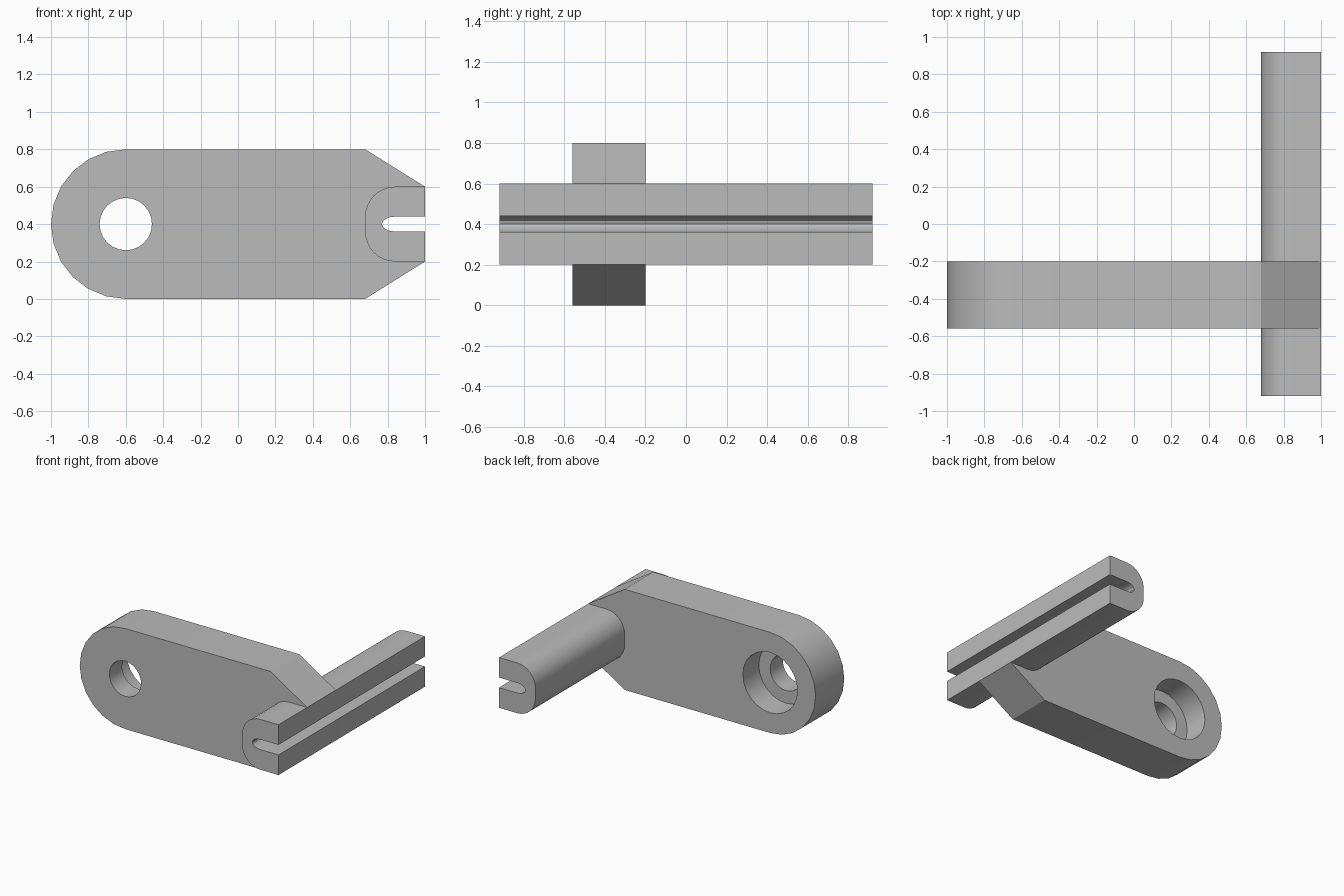
import bpy, bmesh
from math import sin, cos, radians

if "Cube" in bpy.data.objects:
    bpy.data.objects.remove(bpy.data.objects["Cube"])

grey = bpy.data.materials.new("plain grey")
grey.use_nodes = True
colour = (0.5, 0.5, 0.5, 1)
grey.diffuse_color = colour
grey.node_tree.nodes["Principled BSDF"].inputs["Base Color"].default_value = colour


def arc(cx, cz, rx, rz, start, end, steps):
    """Points along an elliptical arc in the x-z plane."""
    angles = [radians(start + (end - start) * i / steps) for i in range(steps + 1)]
    return [(cx + rx * cos(a), cz + rz * sin(a)) for a in angles]


def extrude(name, outline, y0, y1):
    """Solid made by sweeping an x-z outline from y0 to y1."""
    bm = bmesh.new()
    face = bm.faces.new([bm.verts.new((x, y0, z)) for x, z in outline])
    swept = bmesh.ops.extrude_face_region(bm, geom=[face])["geom"]
    moved = [v for v in swept if isinstance(v, bmesh.types.BMVert)]
    bmesh.ops.translate(bm, verts=moved, vec=(0, y1 - y0, 0))
    bmesh.ops.recalc_face_normals(bm, faces=bm.faces)
    mesh = bpy.data.meshes.new(name)
    bm.to_mesh(mesh)
    bm.free()
    mesh.materials.append(grey)
    obj = bpy.data.objects.new(name, mesh)
    bpy.context.collection.objects.link(obj)
    return obj


def select_only(obj):
    bpy.ops.object.select_all(action='DESELECT')
    obj.select_set(True)
    bpy.context.view_layer.objects.active = obj


# Slotted rail: rounded back edge, flat open edge with a narrow groove
rail_back = (arc(0.84, 0.44, 0.16, 0.16, 90, 180, 8)
             + arc(0.84, 0.36, 0.16, 0.16, 180, 270, 8))
groove = arc(0.84, 0.40, 0.07, 0.04, 270, 90, 8)
rail_outline = ([(1, 0.6)] + rail_back + [(1, 0.2), (1, 0.36)]
                + groove + [(1, 0.44)])
rail = extrude("slotted_rail", rail_outline, -0.92, 0.92)

# Arm plate: round end, tapered end that wraps around the rail
plate_outline = (arc(-0.6, 0.4, 0.4, 0.4, 270, 90, 12)
                 + [(0.68, 0.8), (1, 0.6)] + rail_back
                 + [(1, 0.2), (0.68, 0)])
plate = extrude("arm_plate", plate_outline, -0.56, -0.20)

# Through hole with a wider counterbore at the back
for name, radius, y0, y1 in (("through_hole", 0.14, -0.7, -0.3),
                             ("counterbore", 0.24, -0.4, -0.1)):
    circle = arc(-0.6, 0.4, radius, radius, 0, 360, 24)[:-1]
    cutter = extrude(name, circle, y0, y1)
    cutter.hide_render = True
    cut = plate.modifiers.new(name, 'BOOLEAN')
    cut.operation = 'DIFFERENCE'
    cut.solver = 'EXACT'
    cut.object = cutter
    select_only(plate)
    bpy.ops.object.modifier_apply(modifier=cut.name)
    bpy.data.objects.remove(cutter)

# Smooth rounded sides, sharp rims
for part in (rail, plate):
    select_only(part)
    bpy.ops.object.shade_smooth_by_angle(angle=radians(30))
